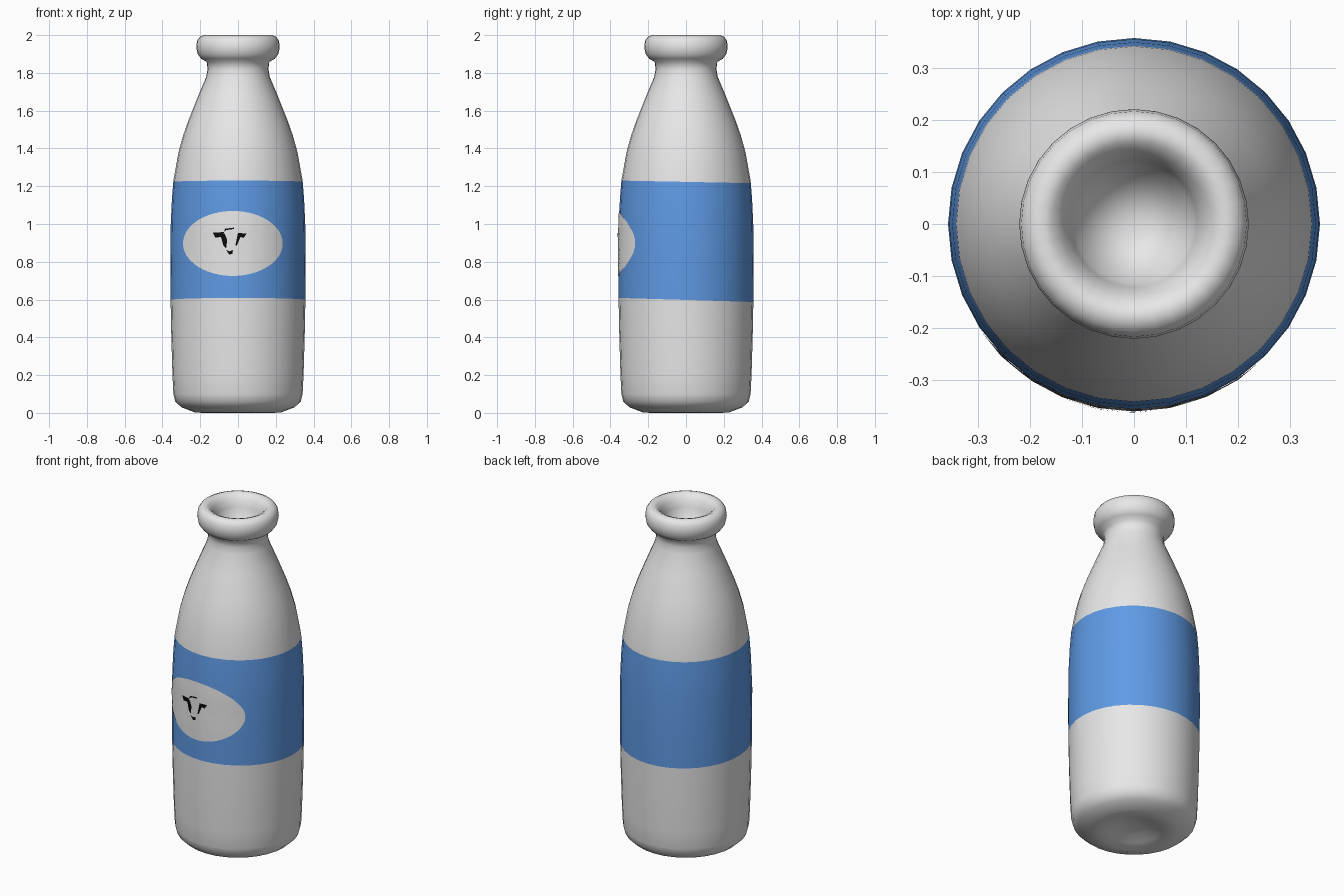
import bpy, bmesh, math
from mathutils import Vector
from mathutils.bvhtree import BVHTree

if "Cube" in bpy.data.objects:
    bpy.data.objects.remove(bpy.data.objects["Cube"])

SIDES = 32


def material(name, rgb):
    m = bpy.data.materials.new(name)
    m.diffuse_color = (*rgb, 1)
    m.use_nodes = True
    m.node_tree.nodes["Principled BSDF"].inputs["Base Color"].default_value = m.diffuse_color
    return m


white = material("milk white", (0.8, 0.8, 0.8))
blue = material("label blue", (0.115, 0.325, 0.78))
black = material("black", (0.003, 0.003, 0.003))


def make_object(name, bm, mats):
    me = bpy.data.meshes.new(name)
    bm.to_mesh(me)
    ob = bpy.data.objects.new(name, me)
    bpy.context.collection.objects.link(ob)
    for m in mats:
        me.materials.append(m)
    for p in me.polygons:
        p.use_smooth = True
    return ob


# Bottle profile (radius, height) from the base dimple, up the wall, into the mouth
profile = [(0, 0.04), (0.08, 0.035), (0.14, 0.012), (0.19, 0.0), (0.23, 0.003),
           (0.30, 0.03), (0.332, 0.06), (0.342, 0.10), (0.347, 0.20), (0.353, 0.40),
           (0.357, 0.60), (0.358, 0.80), (0.356, 1.00), (0.350, 1.13), (0.342, 1.23),
           (0.315, 1.38), (0.290, 1.47), (0.262, 1.55), (0.212, 1.675), (0.168, 1.78),
           (0.161, 1.82), (0.166, 1.858), (0.195, 1.875), (0.214, 1.90), (0.221, 1.935),
           (0.217, 1.97), (0.203, 1.99), (0.18, 2.0), (0.158, 1.992), (0.138, 1.968),
           (0.122, 1.93), (0.114, 1.89), (0, 1.76)]

bm = bmesh.new()
verts = [bm.verts.new((r, 0, z)) for r, z in profile]
edges = [bm.edges.new(pair) for pair in zip(verts, verts[1:])]
bmesh.ops.spin(bm, geom=verts + edges, cent=(0, 0, 0), axis=(0, 0, 1),
               angle=math.tau, steps=SIDES, use_duplicate=False)
bmesh.ops.remove_doubles(bm, verts=bm.verts, dist=1e-4)
bmesh.ops.recalc_face_normals(bm, faces=bm.faces)

# Blue band between two slightly tilted cuts
LOW, HIGH = (0.598, -0.03), (1.223, -0.02)      # height at centre, slope along y
for z, slope in (LOW, HIGH):
    bmesh.ops.bisect_plane(bm, geom=bm.verts[:] + bm.edges[:] + bm.faces[:], dist=1e-5,
                           plane_co=(0, 0, z), plane_no=(0, -slope, 1))
for f in bm.faces:
    c = f.calc_center_median()
    f.material_index = int(LOW[0] + LOW[1] * c.y < c.z < HIGH[0] + HIGH[1] * c.y)
surface = BVHTree.FromBMesh(bm)
make_object("bottle", bm, [white, blue])


def on_wall(x, z, lift):
    """Point on the front of the bottle wall, lifted a little outwards."""
    hit = surface.ray_cast(Vector((x, -1, z)), Vector((0, 1, 0)))[0]
    out = Vector((hit.x, hit.y, 0)).normalized()
    return hit + out * lift


# Oval white panel, following the curved wall
bm = bmesh.new()
CX, CZ, RX, RZ, N, RINGS = -0.027, 0.897, 0.262, 0.172, 48, 10
centre = bm.verts.new(on_wall(CX, CZ, 0.003))
prev = None
for k in range(1, RINGS + 1):
    t = k / RINGS
    ring = [bm.verts.new(on_wall(CX + RX * t * math.cos(math.tau * i / N),
                                 CZ + RZ * t * math.sin(math.tau * i / N), 0.003))
            for i in range(N)]
    for i in range(N):
        j = (i + 1) % N
        if prev:
            bm.faces.new((prev[i], ring[i], ring[j], prev[j]))
        else:
            bm.faces.new((centre, ring[i], ring[j]))
    prev = ring
make_object("oval_panel", bm, [white])

# Black painted patches of a simple cow face: ears, cheeks, brow and muzzle
patches = {
    "left_ear": [(-0.132, 0.955), (-0.118, 0.928), (-0.085, 0.932), (-0.072, 0.957)],
    "left_cheek": [(-0.092, 0.945), (-0.076, 0.885), (-0.062, 0.87), (-0.056, 0.915), (-0.07, 0.95)],
    "brow": [(-0.072, 0.957), (-0.06, 0.968), (-0.02, 0.974), (-0.02, 0.981), (-0.068, 0.975)],
    "right_ear": [(0.0, 0.952), (0.008, 0.932), (0.03, 0.927), (0.045, 0.95)],
    "right_cheek": [(0.0, 0.952), (-0.014, 0.885), (-0.006, 0.885), (0.014, 0.935)],
    "muzzle": [(-0.062, 0.862), (-0.045, 0.838), (-0.03, 0.842), (-0.026, 0.862), (-0.045, 0.855)],
}
for name, pts in patches.items():
    bm = bmesh.new()
    bm.faces.new([bm.verts.new(on_wall(x, z, 0.006)) for x, z in pts])
    bmesh.ops.recalc_face_normals(bm, faces=bm.faces)
    for f in bm.faces:
        if f.normal.y > 0:
            f.normal_flip()
    make_object("face_" + name, bm, [black])
